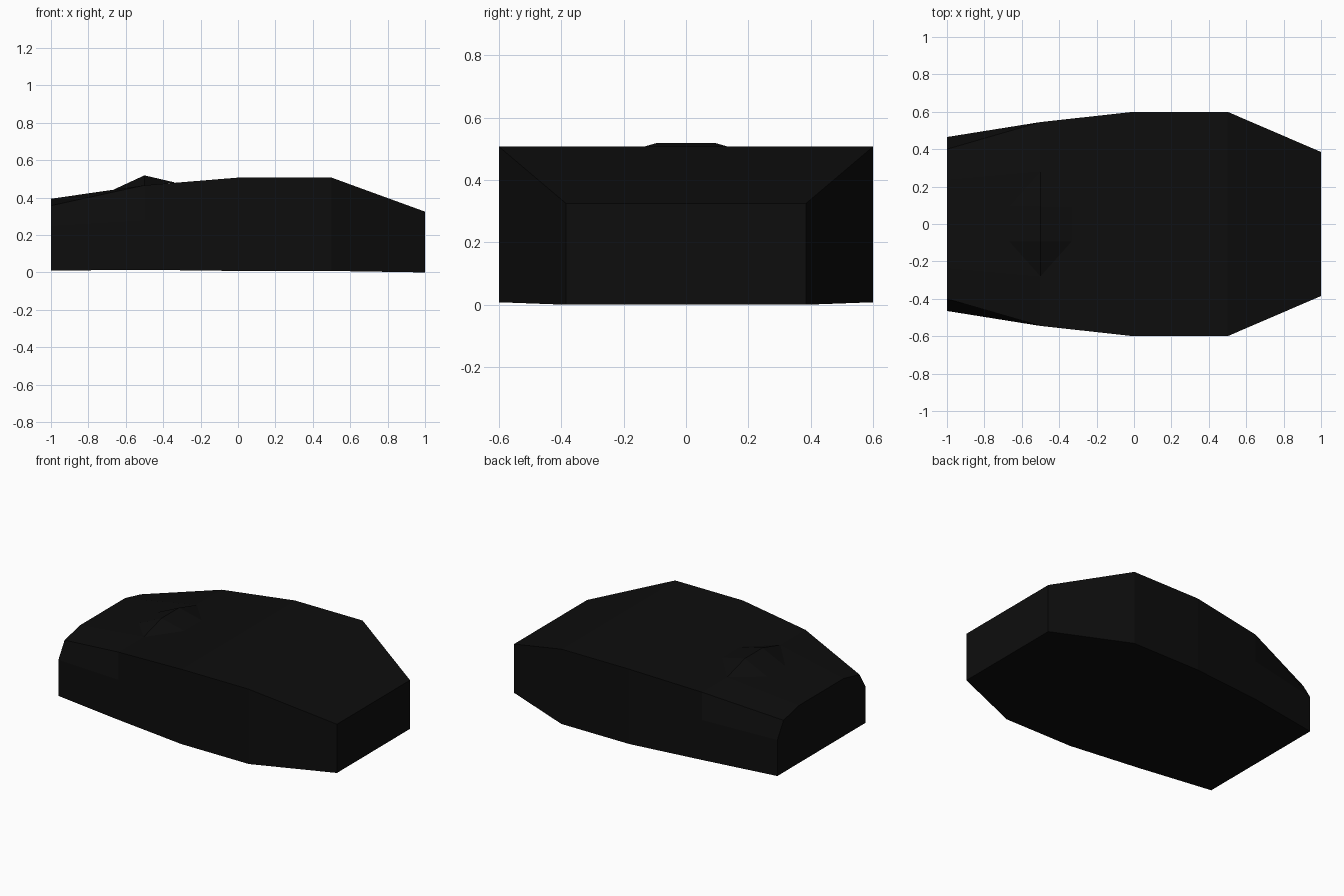
import bpy
import bmesh

if "Cube" in bpy.data.objects:
    bpy.data.objects.remove(bpy.data.objects["Cube"])

black = bpy.data.materials.new("matte black")
black.diffuse_color = (0.004, 0.004, 0.004, 1)
black.use_nodes = True
black.node_tree.nodes["Principled BSDF"].inputs["Base Color"].default_value = black.diffuse_color


def finish(bm, name):
    bmesh.ops.recalc_face_normals(bm, faces=bm.faces)
    mesh = bpy.data.meshes.new(name)
    bm.to_mesh(mesh)
    bm.free()
    mesh.materials.append(black)
    obj = bpy.data.objects.new(name, mesh)
    bpy.context.collection.objects.link(obj)
    return obj


# Shell: half sections along x, each as x and (y, z) from bottom to top
sections = [
    (-1.0, [(0.465, 0.010), (0.465, 0.250), (0.40, 0.357), (0.235, 0.394)]),
    (-0.5, [(0.545, 0.014), (0.545, 0.280), (0.545, 0.466), (0.28, 0.466)]),
    (0.0, [(0.600, 0.008), (0.600, 0.300), (0.600, 0.507), (0.30, 0.507)]),
    (0.5, [(0.600, 0.008), (0.600, 0.300), (0.600, 0.507), (0.30, 0.507)]),
    (1.0, [(0.385, 0.000), (0.385, 0.200), (0.385, 0.325), (0.19, 0.325)]),
]
bm = bmesh.new()
rings = []
for x, half in sections:
    loop = half + [(-y, z) for y, z in reversed(half)]
    rings.append([bm.verts.new((x, y, z)) for y, z in loop])
for a, b in zip(rings, rings[1:]):
    n = len(a)
    for i in range(n):
        j = (i + 1) % n
        bm.faces.new((a[i], a[j], b[j], b[i]))
bm.faces.new(rings[0])
bm.faces.new(rings[-1])
finish(bm, "shell")

# Raised ridge on the top, sloping down to the shell on all sides
bm = bmesh.new()
ridge = [bm.verts.new((-0.5, s * 0.093, 0.519)) for s in (-1, 1)]
tips = [bm.verts.new((-0.5, s * 0.28, 0.466)) for s in (-1, 1)]
for x, z in ((-0.667, 0.442), (-0.333, 0.480)):
    edge = [bm.verts.new((x, s * 0.093, z)) for s in (-1, 1)]
    bm.faces.new((ridge[0], ridge[1], edge[1], edge[0]))
    for k in (0, 1):
        bm.faces.new((ridge[k], edge[k], tips[k]))
bump = finish(bm, "top_ridge")
# Keep the open ridge facing outward
if bump.data.polygons[0].normal.z < 0:
    bump.data.flip_normals()
